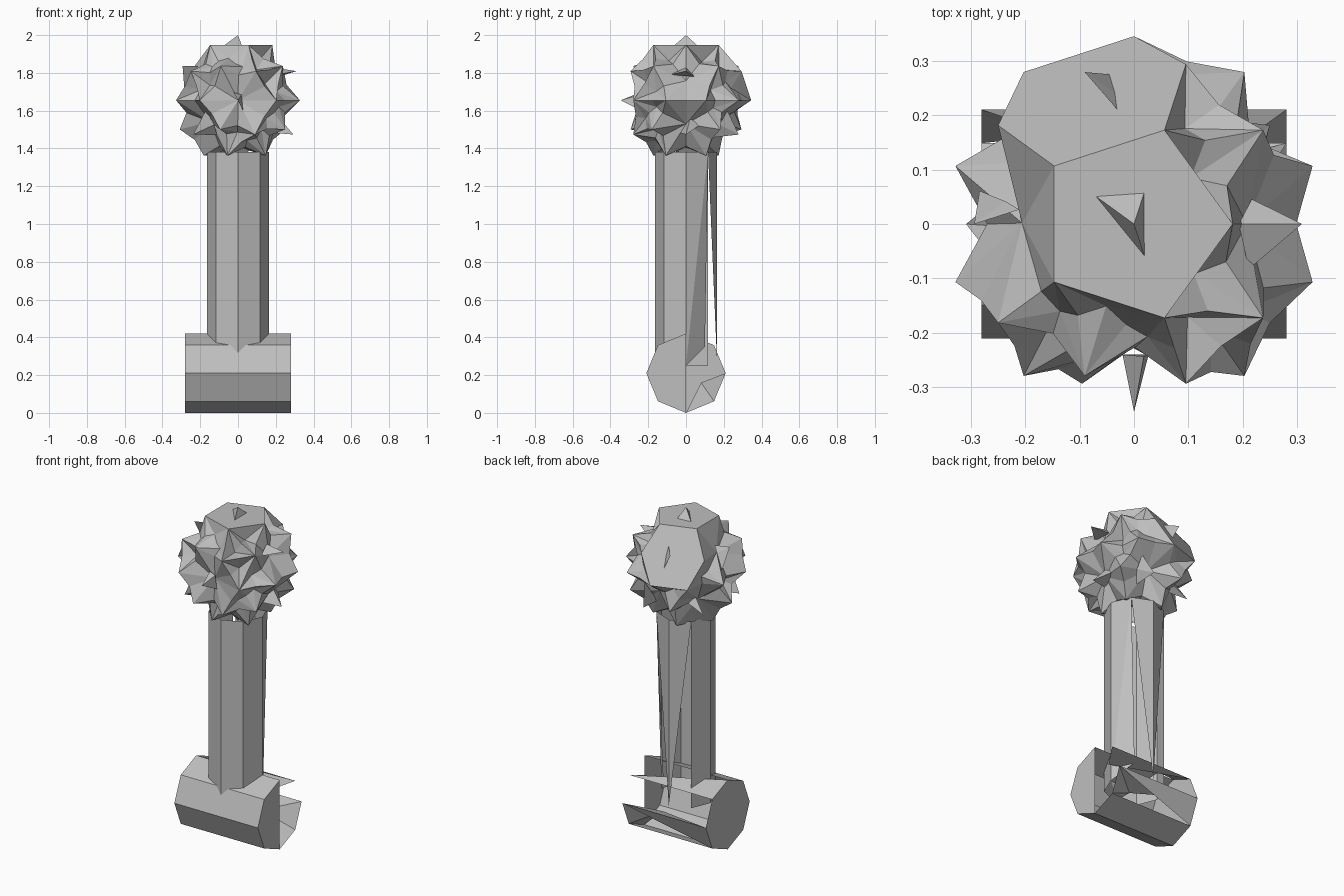
import bpy, bmesh, math, random
from mathutils import Vector

random.seed(11)
if "Cube" in bpy.data.objects:
    bpy.data.objects.remove(bpy.data.objects["Cube"])

grey = bpy.data.materials.new("plain_grey")
grey.use_nodes = True
grey.diffuse_color = (0.52, 0.52, 0.52, 1)
grey.node_tree.nodes["Principled BSDF"].inputs["Base Color"].default_value = grey.diffuse_color


def finish(bm, name):
    mesh = bpy.data.meshes.new(name)
    bm.to_mesh(mesh)
    bm.free()
    mesh.materials.append(grey)
    obj = bpy.data.objects.new(name, mesh)
    bpy.context.collection.objects.link(obj)
    return obj


def ring(bm, place, count=8):
    return [bm.verts.new(place(math.tau * k / count)) for k in range(count)]


# Base: octagonal log along x, its back torn open
R, half = 0.21, 0.28
bm = bmesh.new()
left, right = [ring(bm, lambda a, x=x: (x, R * math.cos(a), R + R * math.sin(a)))
               for x in (-half, half)]
for k in range(2, 7):
    bm.faces.new((left[k], left[k + 1], right[k + 1], right[k]))
bm.faces.new(left)
bm.faces.new(right[2:7][::-1])
dent = bm.verts.new((0.1, 0.08, 0.16))
fold = bm.verts.new((0.2, 0.02, 0.33))
bm.faces.new((left[7], left[0], right[0]))
bm.faces.new((left[0], dent, right[0]))
bm.faces.new((right[6], right[7], dent))
bm.faces.new((right[7], right[0], dent))
bm.faces.new((left[1], right[1], left[2]))
bm.faces.new((left[1], fold, right[1]))
finish(bm, "base_log")

# Column: octagonal shaft with a split back
r, low, high = 0.165, 0.25, 1.38
bm = bmesh.new()
bottom, top = [ring(bm, lambda a, z=z: (r * math.cos(a), r * math.sin(a), z))
               for z in (low, high)]
for k in (3, 4, 5, 6, 7):
    n = (k + 1) % 8
    bm.faces.new((bottom[k], bottom[n], top[n], top[k]))
# Slivers across the split
inner = bm.verts.new((0.08, 0.1, 0.35))
bm.faces.new((bottom[0], top[1], top[0]))
bm.faces.new((bottom[0], inner, top[1]))
bm.faces.new((bottom[2], top[2], top[1]))
bm.faces.new((bottom[2], top[3], top[2]))
finish(bm, "column")

# Head: faceted ball, with scattered corners sliced flat
centre, radius = Vector((0, 0, 1.655)), 0.345
bm = bmesh.new()
bmesh.ops.create_icosphere(bm, subdivisions=2, radius=radius)
crown, nape = Vector((0, 0, radius)), Vector((-0.09, 0.28, 0.18))
order = list(bm.verts)
random.shuffle(order)
order.sort(key=lambda v: min((v.co - crown).length, (v.co - nape).length) > 0.03)
cut, blocked = [], set()
for v in order:
    if v not in blocked:
        cut.append(v)
        blocked.update(e.other_vert(v) for e in v.link_edges)
spikes = [(v.co.copy(), [e.other_vert(v).co.copy() for e in v.link_edges]) for v in cut]
bmesh.ops.dissolve_verts(bm, verts=cut)

# Crumple the shell between its corners, leaving a few flats whole
flats = [f for f in bm.faces if len(f.verts) > 3]
whole = {f for f in flats if random.random() < 0.2}
for f in flats:
    c = f.calc_center_median().normalized()
    if c.dot(crown.normalized()) > 0.97 or c.dot(nape.normalized()) > 0.97:
        whole.add(f)
crumpled = [f for f in bm.faces if f not in whole]
creases = [e for e in bm.edges if not whole.intersection(e.link_faces)]
for e in creases:
    new_vert = bmesh.utils.edge_split(e, e.verts[0], 0.5)[1]
    new_vert.co *= random.uniform(0.78, 0.98)
for f in crumpled:
    depth = random.uniform(0.02, 0.07)
    bmesh.ops.poke(bm, faces=[f], offset=-depth)
bmesh.ops.recalc_face_normals(bm, faces=bm.faces)

# Leaning spikes at the sliced corners
for tip, around in spikes:
    mid = sum(around, Vector()) / len(around)
    start = random.randrange(len(around))
    sink = 0.97 if tip.z > radius * 0.5 else 0.85
    foot = []
    for k in (0, 2, 4):
        p = around[(start + k) % len(around)]
        foot.append(bm.verts.new((mid + (p - mid) * random.uniform(0.2, 0.6)) * sink))
    apex = bm.verts.new(tip)
    for k in range(3):
        f = bm.faces.new((foot[k], foot[(k + 1) % 3], apex))
        f.normal_update()
        if f.normal.dot(f.calc_center_median() - mid * 0.9) < 0:
            f.normal_flip()
head = finish(bm, "spiky_head")
head.location = centre
